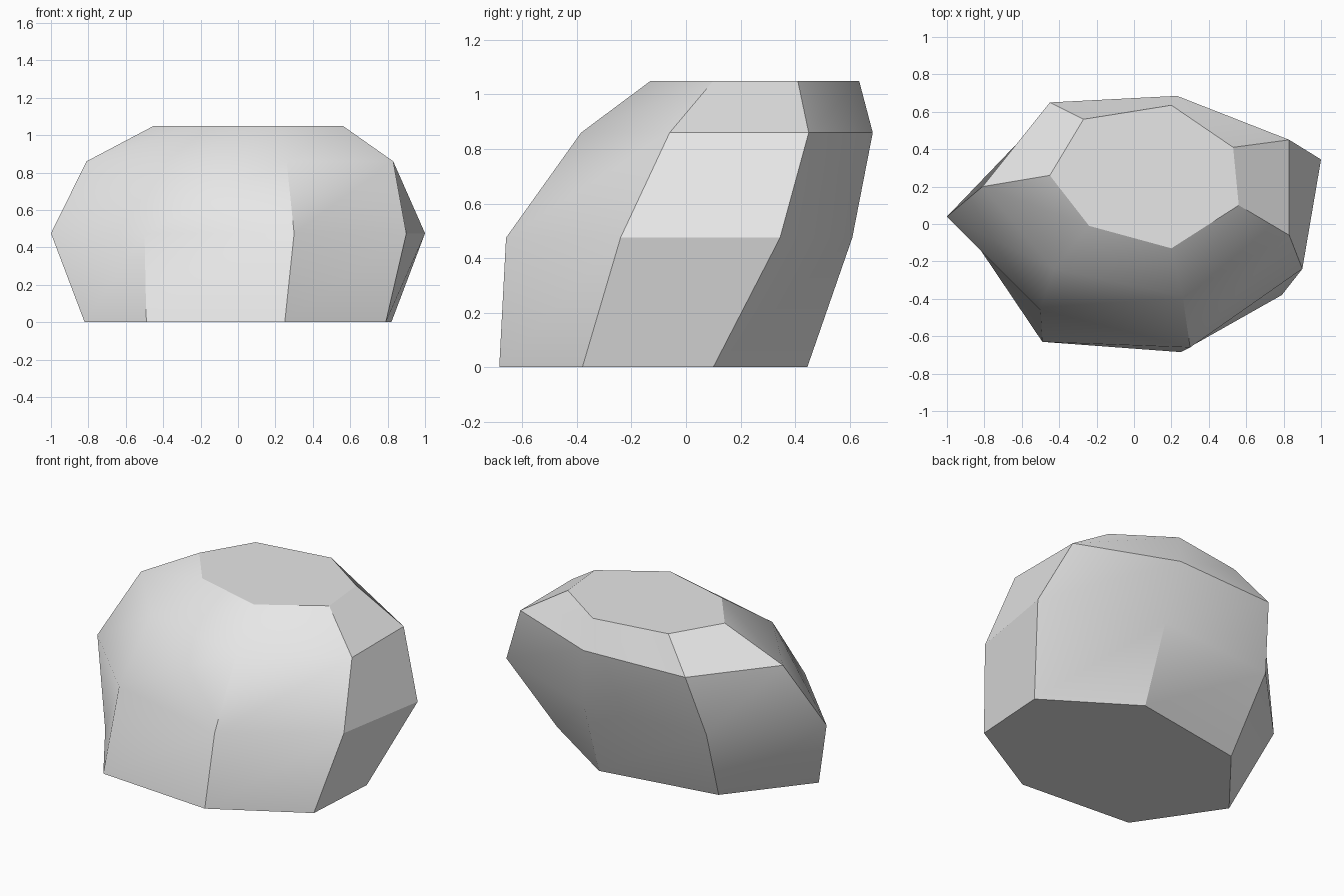
import bpy, bmesh, math

cube = bpy.data.objects.get("Cube")
if cube:
    bpy.data.objects.remove(cube, do_unlink=True)

# One grey stone material
stone = bpy.data.materials.new("stone_grey")
stone.use_nodes = True
grey = (0.8, 0.8, 0.8, 1)
stone.diffuse_color = grey
stone.node_tree.nodes["Principled BSDF"].inputs["Base Color"].default_value = grey

# Seven-sided cross-sections, from the ground up, counter-clockwise
sections = [
    (0, [(-.82, -.14), (-.49, -.63), (.25, -.685), (.79, -.38), (.82, .1), (.29, .445), (-.45, .32)]),
    (.475, [(-1, .04), (-.5, -.46), (.3, -.66), (.9, -.24), (1, .345), (.28, .61), (-.52, .54)]),
    (.86, [(-.81, .2), (-.43, -.24), (.26, -.385), (.83, -.06), (.83, .45), (.23, .685), (-.45, .65)]),
    (1.05, [(-.45, .26), (-.24, -.01), (.2, -.13), (.56, .1), (.53, .41), (.2, .635), (-.27, .56)]),
]

# Loft the sections and cap both ends
bm = bmesh.new()
rings = [[bm.verts.new((x, y, z)) for x, y in pts] for z, pts in sections]
for low, high in zip(rings, rings[1:]):
    for i in range(len(low)):
        j = (i + 1) % len(low)
        bm.faces.new((low[i], low[j], high[j], high[i]))
bm.faces.new(rings[0][::-1])
bm.faces.new(rings[-1])
bmesh.ops.recalc_face_normals(bm, faces=bm.faces)

mesh = bpy.data.meshes.new("boulder")
bm.to_mesh(mesh)
bm.free()
mesh.materials.append(stone)
boulder = bpy.data.objects.new("boulder", mesh)
bpy.context.collection.objects.link(boulder)

# Soft facets, with the strong ridges kept sharp
bpy.ops.object.select_all(action='DESELECT')
boulder.select_set(True)
bpy.context.view_layer.objects.active = boulder
bpy.ops.object.shade_smooth_by_angle(angle=math.radians(30))
